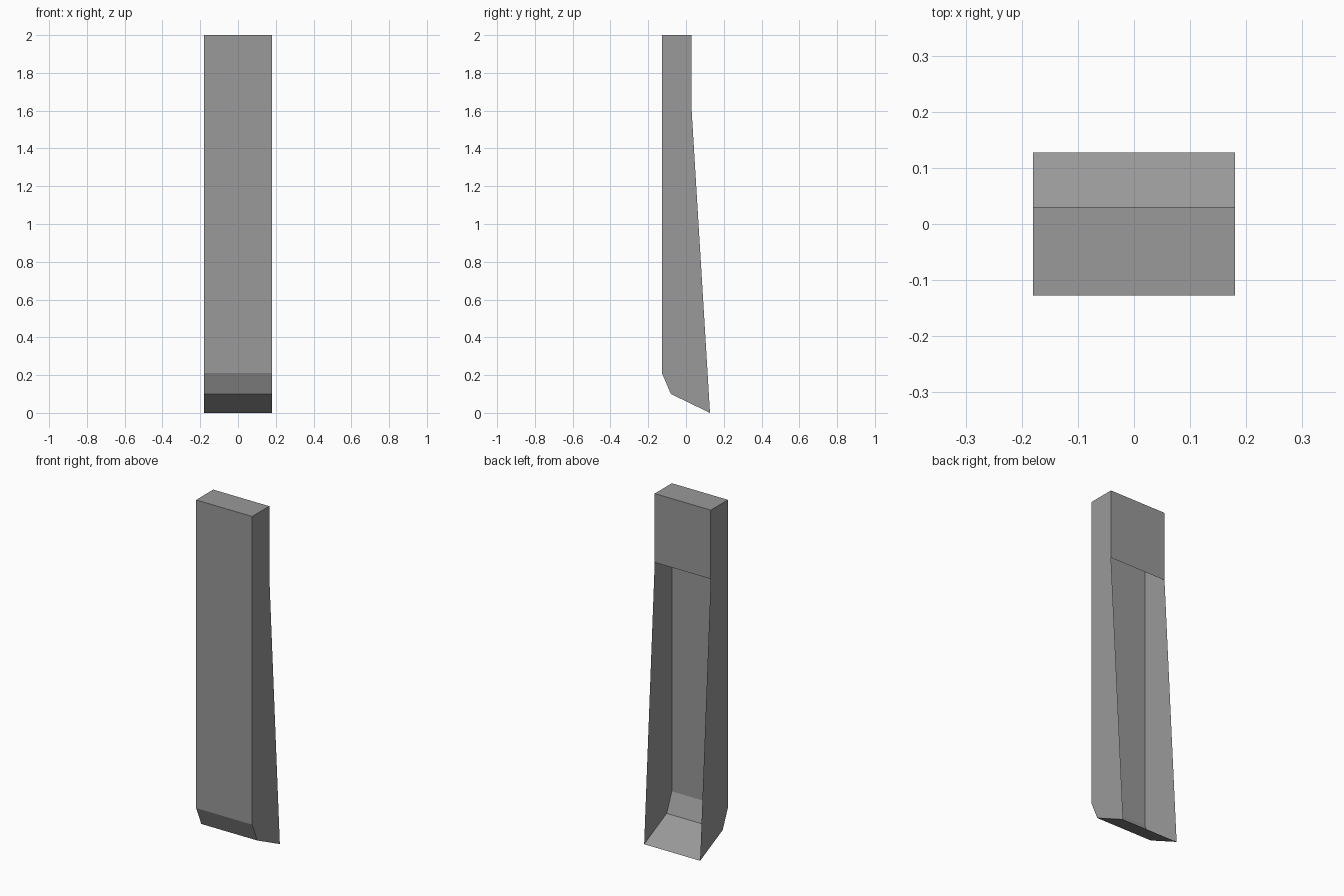
import bpy
import bmesh

cube = bpy.data.objects.get("Cube")
if cube:
    bpy.data.objects.remove(cube, do_unlink=True)

HALF_WIDTH = 0.18

# One flat grey for the whole shell
grey = bpy.data.materials.new("mid_grey")
grey.use_nodes = True
colour = (0.32, 0.32, 0.32, 1.0)
grey.diffuse_color = colour
grey.node_tree.nodes["Principled BSDF"].inputs["Base Color"].default_value = colour

# Side outline (y, z): from the upper back panel over the top,
# down the front and along the chamfered foot to the rear toe
outline = [
    (0.03, 1.6), (0.03, 2.0), (-0.127, 2.0),
    (-0.127, 0.21), (-0.08, 0.1), (0.127, 0.0),
]

# Thin shell: two side walls joined by strips, open at the tapered back
bm = bmesh.new()
left = [bm.verts.new((HALF_WIDTH, y, z)) for y, z in outline]
right = [bm.verts.new((-HALF_WIDTH, y, z)) for y, z in outline]
bm.faces.new(left)
bm.faces.new(reversed(right))
for i in range(len(outline) - 1):
    bm.faces.new((left[i + 1], left[i], right[i], right[i + 1]))
bmesh.ops.recalc_face_normals(bm, faces=bm.faces)

mesh = bpy.data.meshes.new("open_back_shell")
bm.to_mesh(mesh)
bm.free()
mesh.materials.append(grey)
shell = bpy.data.objects.new("open_back_shell", mesh)
bpy.context.collection.objects.link(shell)
